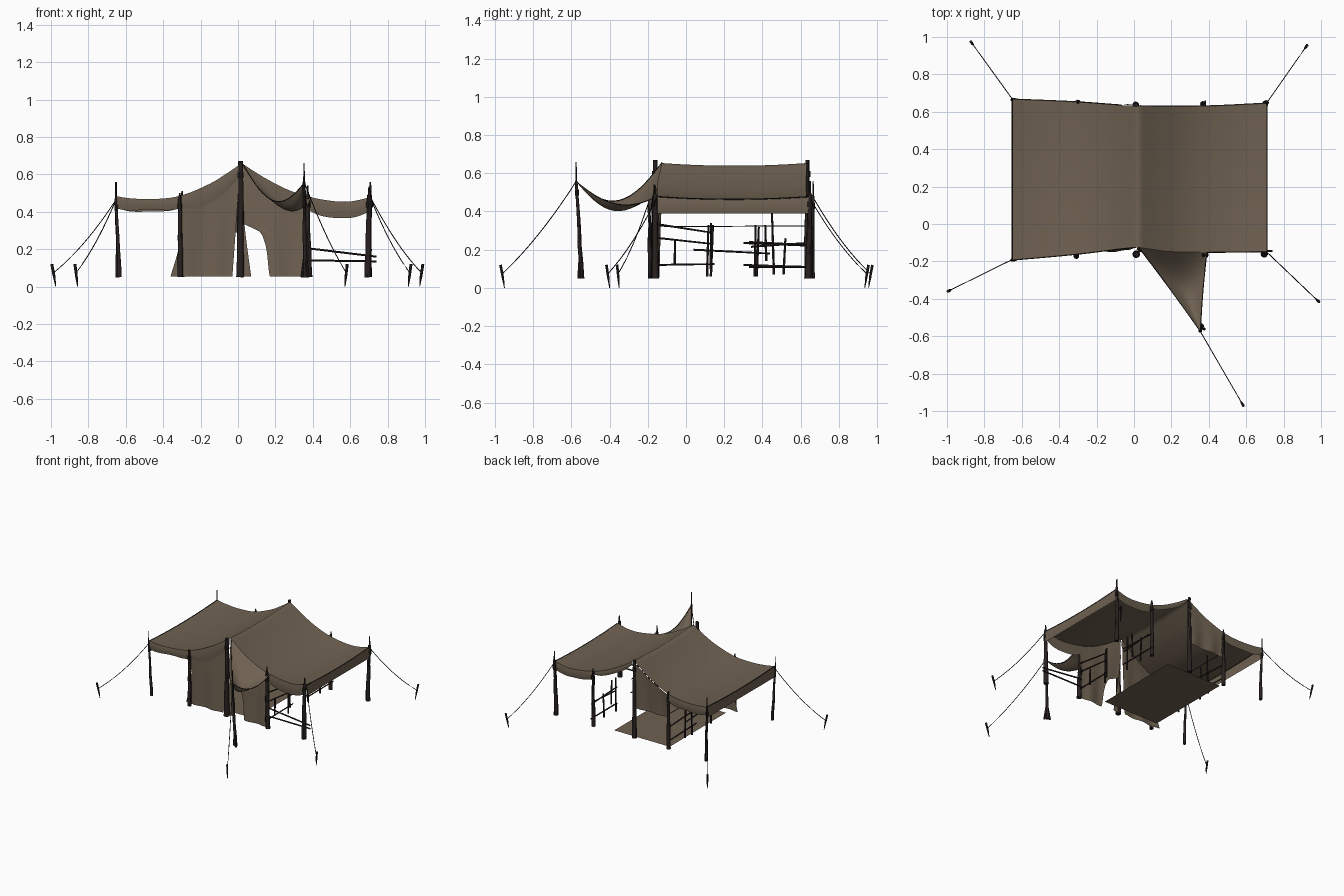
import bpy, bmesh, math, random
from mathutils import Vector

if "Cube" in bpy.data.objects:
    bpy.data.objects.remove(bpy.data.objects["Cube"])
random.seed(4)

def material(name, rgb):
    m = bpy.data.materials.new(name)
    m.diffuse_color = (*rgb, 1)
    m.use_nodes = True
    m.node_tree.nodes["Principled BSDF"].inputs["Base Color"].default_value = m.diffuse_color
    return m

CLOTH = material("canvas", (0.156, 0.119, 0.082))
WOOD = material("dark wood", (0.021, 0.015, 0.014))
ROPE = material("dark rope", (0.014, 0.012, 0.011))

def finish(name, bm, mat):
    me = bpy.data.meshes.new(name)
    bm.to_mesh(me)
    bm.free()
    me.materials.append(mat)
    ob = bpy.data.objects.new(name, me)
    bpy.context.collection.objects.link(ob)
    return ob

def sheet(name, f, nu, nv, mat=CLOTH):
    """Cloth grid from f(u, v)."""
    bm = bmesh.new()
    g = [[bm.verts.new(f(i / nu, j / nv)) for j in range(nv + 1)] for i in range(nu + 1)]
    for i in range(nu):
        for j in range(nv):
            bm.faces.new((g[i][j], g[i + 1][j], g[i + 1][j + 1], g[i][j + 1]))
    return finish(name, bm, mat)

def tube(name, pts, radii, sides=8, mat=WOOD):
    """Round bar along points with a radius at each."""
    pts = [Vector(p) for p in pts]
    bm = bmesh.new()
    rings = []
    for i, p in enumerate(pts):
        d = (pts[min(i + 1, len(pts) - 1)] - pts[max(i - 1, 0)]).normalized()
        a = d.orthogonal().normalized() if abs(d.z) < 0.9 else d.cross(Vector((0, 1, 0))).normalized()
        b = d.cross(a)
        r = radii[i] if isinstance(radii, (list, tuple)) else radii
        rings.append([bm.verts.new(p + r * (math.cos(t) * a + math.sin(t) * b))
                      for t in (2 * math.pi * k / sides for k in range(sides))])
    for A, B in zip(rings, rings[1:]):
        for k in range(sides):
            bm.faces.new((A[k], A[(k + 1) % sides], B[(k + 1) % sides], B[k]))
    bm.faces.new(rings[0][::-1])
    bm.faces.new(rings[-1])
    return finish(name, bm, mat)

def curve(pts, x):
    """Smooth interpolation through (x, value) points."""
    x = min(max(x, pts[0][0]), pts[-1][0])
    n = len(pts)
    for i in range(n - 1):
        if x <= pts[i + 1][0]:
            break
    def slope(k):
        a, b = pts[max(k - 1, 0)], pts[min(k + 1, n - 1)]
        return (b[1] - a[1]) / (b[0] - a[0])
    (x0, y0), (x1, y1) = pts[i], pts[i + 1]
    h = x1 - x0
    t = (x - x0) / h
    return ((2*t**3 - 3*t*t + 1) * y0 + (t**3 - 2*t*t + t) * h * slope(i)
            + (3*t*t - 2*t**3) * y1 + (t**3 - t*t) * h * slope(i + 1))

LEFT = [(-.65, .483), (-.58, .472), (-.45, .468), (-.31, .485), (-.15, .55), (-.06, .605), (.02, .66)]
RIGHT = [(.02, .66), (.08, .62), (.145, .58), (.25, .525), (.36, .485), (.5, .458), (.6, .455), (.71, .478)]
FRONT = [(-.65, -.192), (-.3, -.16), (0, -.125), (.06, -.13), (.2, -.148), (.71, -.148)]
BACK = [(-.65, .667), (-.3, .652), (0, .632), (.37, .63), (.71, .645)]
X0, X1 = -.65, .71

def roof_z(x):
    return curve(LEFT, x) if x <= .02 else curve(RIGHT, x)

def roof(u, v):
    x = X0 + (X1 - X0) * u
    y0, y1 = curve(FRONT, x), curve(BACK, x)
    return (x, y0 + (y1 - y0) * v, roof_z(x) - .014 * 4 * v * (1 - v))

def ux(x):
    return (x - X0) / (X1 - X0)

# roof canvas
sheet("roof_canvas", roof, 68, 24)

# hanging valances on the side eaves
for name, u, out in (("left_valance", 0, -.004), ("right_valance", 1, .004)):
    def val(a, v, u=u, out=out):
        x, y, z = roof(u, a)
        return (x + out * math.sin(v * math.pi), y, z - v * (.088 - .014 * math.sin(a * math.pi)))
    sheet(name, val, 40, 4)
    tube(name + "_cord", [roof(u, k / 16) for k in range(17)], .003, 6, ROPE)

# valances on front and back edges
def edge_valance(name, xa, xb, v_edge, drop, wave):
    def f(a, v):
        x, y, z = roof(ux(xa + (xb - xa) * a), v_edge)
        return (x, y + (.004 if v_edge else -.004) * math.sin(v * math.pi),
                z - v * (drop + wave * math.sin(a * math.pi) + .004 * math.sin(a * 9)))
    sheet(name, f, 24, 4)
edge_valance("front_left_valance", -.65, -.31, 0, .065, -.005)
edge_valance("front_right_valance", .37, .71, 0, .07, .022)
edge_valance("back_left_valance", -.65, -.30, 1, .06, .01)
edge_valance("back_right_valance", .37, .71, 1, .06, .01)
edge_valance("back_right_gable_swag", .03, .37, 1, .025, .02)
edge_valance("front_left_gable_swag", -.31, .01, 0, .06, .05)

# front walls, door flap and back curtain
def wall(name, xl, xr, top=None, y=-.145, edge=FRONT, bottom=.055):
    def f(u, v):
        x = curve(xl, v) + (curve(xr, v) - curve(xl, v)) * u
        t = top or roof_z(x) - .004
        yy = y + (curve(edge, x) + .004 - y) * v
        return (x, yy - .006 * math.sin(x * 40) * (1 - v), bottom + (t - bottom) * v)
    return sheet(name, f, 16, 36)
wall("front_left_wall", [(0, -.36), (.45, -.31), (1, -.31)], [(0, -.03), (1, .012)])
wall("front_right_wall", [(0, .17), (.44, .122), (.47, .03), (1, .022)],
     [(0, .385), (1, .385)], y=-.16)
wall("door_flap", [(0, .022), (1, .022)], [(0, .07), (.6, .035), (1, .03)], top=.52)
wall("back_left_curtain", [(0, -.30), (1, -.30)], [(0, .005), (1, .015)], y=.635, edge=BACK, bottom=.29)

# triangular awning pulled out to the front pole
TIP = Vector((.355, -.575, .557))
def awning(u, v):
    base = Vector(roof(ux(.025 + .365 * u), 0))
    p = base.lerp(TIP, v)
    sag = .17 * (1 - u) + .09 * u + .04 * math.sin(math.pi * u)
    p.z -= sag * 4 * v * (1 - v) * (.75 + .5 * (1 - v) * v)
    p.x += .004 * math.sin(math.pi * v) * (1 - 2 * u)
    return p
sheet("front_awning", awning, 18, 22)
for u in (0, 1):
    tube("awning_cord", [awning(u, k / 16) for k in range(17)], .0025, 6, ROPE)

# ground mat
sheet("ground_mat", lambda u, v: (-.29 + .49 * u, -.09 + .71 * v, .052), 2, 2)

# poles: (name, x, y, top, radius, lean x, lean y, spike)
def pole(name, x, y, top, r, lx=0, ly=0, spike=0):
    n = 7
    pts, rad = [], []
    for k in range(n):
        t = k / (n - 1)
        pts.append((x + lx * t + random.uniform(-.002, .002), y + ly * t + random.uniform(-.002, .002),
                    .05 + (top - .05) * t))
        rad.append(r * (1.15 - .5 * t))
    tube(name, pts, rad, 9)
    if spike:
        tube(name + "_spike", [pts[-1], (pts[-1][0], pts[-1][1], top + spike)], [r * .45, r * .25], 6)
    px, py, pz = [pts[0][i] + (pts[-1][i] - pts[0][i]) * .88 for i in range(3)]  # rope lashing
    tube(name + "_lashing", [(px, py, pz - .015), (px, py, pz + .015)], r * .95, 9, ROPE)
POLES = [("front_ridge_pole", .013, -.16, .67, .018, .003, 0, 0), ("back_ridge_pole", .01, .635, .67, .016, 0, 0, 0),
         ("front_left_inner_pole", -.308, -.17, .48, .014, -.004, 0, .02), ("front_right_inner_pole", .38, -.165, .49, .016, -.01, 0, .05),
         ("back_left_inner_pole", -.30, .65, .49, .014, 0, 0, .02), ("back_right_inner_pole", .37, .642, .49, .014, 0, 0, .02),
         ("front_left_corner_pole", -.632, -.188, .47, .010, -.02, -.004, .09), ("front_right_corner_pole", .695, -.16, .49, .017, .008, 0, .045),
         ("back_left_corner_pole", -.64, .66, .48, .011, -.01, .004, .08), ("back_right_corner_pole", .70, .64, .49, .015, .006, .01, .07),
         ("awning_pole", .36, -.545, .56, .011, -.008, -.03, .10)]
for p in POLES:
    pole(*p)
for dx, dy in ((-.018, .01), (.016, -.012)):  # props bundled at awning pole foot
    tube("awning_pole_prop", [(.36 + dx, -.55 + dy, .05), (.358, -.555, .2)], [.008, .005], 6)

# rough fences of crossed sticks: rails (y0,z0,y1,z1), stakes (y, z0, z1)
def fence(name, x, rails, stakes):
    for y0, z0, y1, z1 in rails:
        tube(name + "_rail", [(x + .010, y0, z0), (x + .010, y1, z1)], [.0055, .0045], 6)
    for y, z0, z1 in stakes:
        tube(name + "_stake", [(x - .003, y, z0), (x - .003, y + random.uniform(-.012, .012), z1)], [.0075, .006], 6)
fence("right_front_fence", .37, [(-.18, .12, .15, .125), (-.18, .265, .14, .23), (-.16, .335, .13, .29)],
      [(.11, .06, .33), (.13, .1, .34), (-.06, .12, .25)])
fence("right_back_fence", .37, [(.33, .11, .66, .11), (.34, .215, .62, .235), (.33, .24, .65, .225)],
      [(.36, .06, .33), (.42, .14, .33), (.51, .07, .26)])
fence("left_back_fence", -.31, [(.04, .20, .44, .18), (.30, .12, .66, .11), (.30, .235, .66, .22)],
      [(.37, .06, .32), (.46, .07, .39), (.13, .06, .33)])
tube("left_fence_line", [(-.3, -.16, .32), (-.3, .64, .325)], .0025, 6, ROPE)
for z0, z1 in ((.205, .16), (.14, .135)):  # front right rails
    tube("front_rail", [(.37, -.15, z0), (.74, -.145, z1)], .0055, 6)

# guy ropes with pegs
GUYS = [((-.655, -.192, .46), (-.985, -.355)), ((-.65, .667, .47), (-.865, .965)),
        ((.71, .648, .47), (.918, .945)), ((.71, -.15, .475), (.98, -.408)), (tuple(TIP), (.578, -.96))]
for a, (px, py) in GUYS:
    a, b = Vector(a), Vector((px, py, .075))
    pts = []
    for k in range(13):
        t = k / 12
        p = a.lerp(b, t)
        p.z -= .03 * 4 * t * (1 - t)
        pts.append(p)
    tube("guy_rope", pts, .0025, 6, ROPE)
    d = Vector((b.x - a.x, b.y - a.y, 0)).normalized()
    tube("tent_peg", [b + d * .012 + Vector((0, 0, .045)), b - d * .002 - Vector((0, 0, .02)),
                      b - d * .012 - Vector((0, 0, .075))], [.008, .007, .002], 6)

# smooth shading with sharp creases
bpy.ops.object.select_all(action='SELECT')
bpy.context.view_layer.objects.active = bpy.context.selected_objects[0]
bpy.ops.object.shade_smooth_by_angle(angle=math.radians(40))
